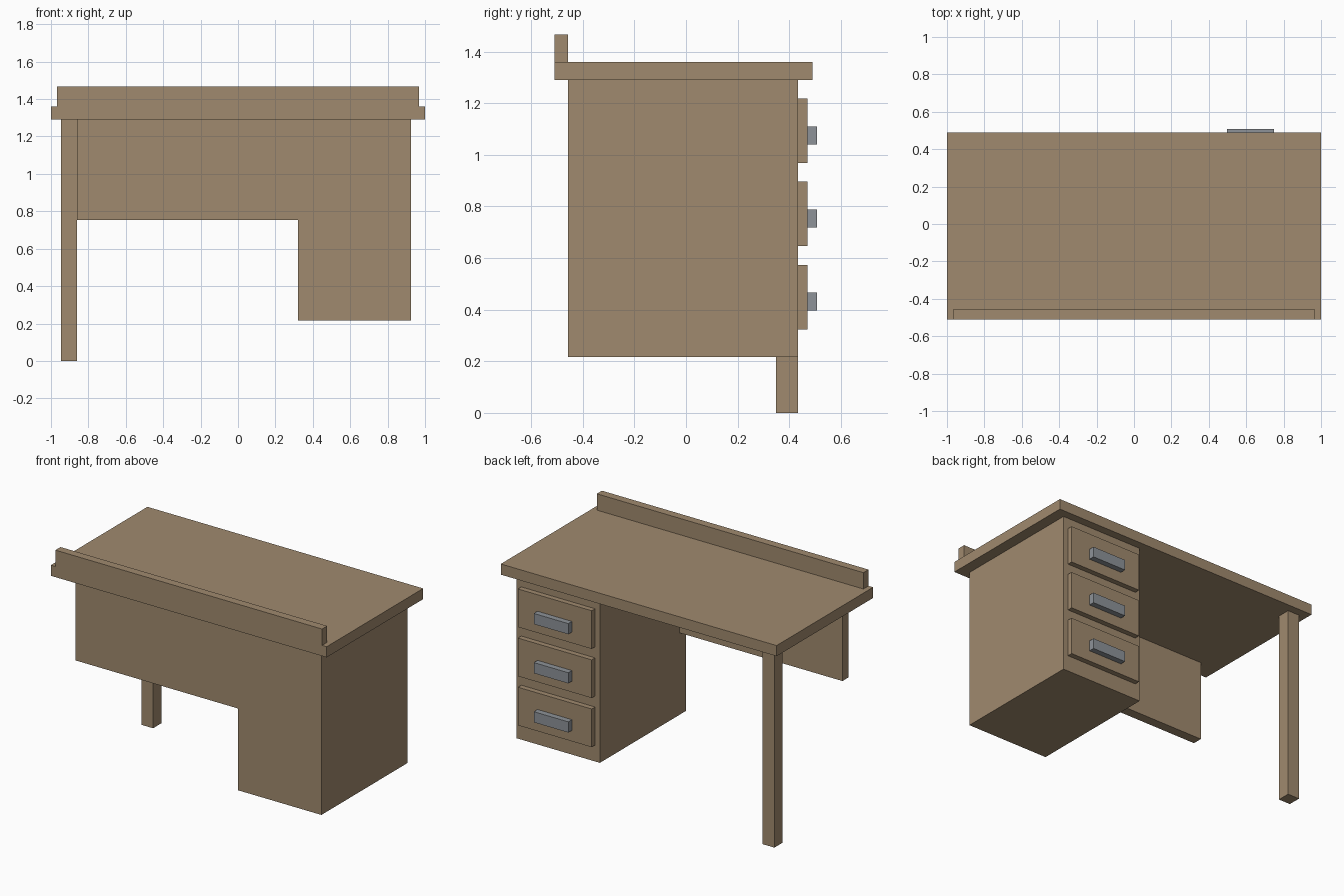
import bpy

cube = bpy.data.objects.get("Cube")
if cube:
    bpy.data.objects.remove(cube, do_unlink=True)


def make_material(name, rgb):
    mat = bpy.data.materials.new(name)
    mat.use_nodes = True
    color = (*rgb, 1.0)
    mat.diffuse_color = color
    mat.node_tree.nodes["Principled BSDF"].inputs["Base Color"].default_value = color
    return mat


wood = make_material("brown wood", (0.352, 0.254, 0.156))
metal = make_material("grey metal", (0.27, 0.29, 0.315))


def box(name, x, y, z, mat):
    """Box spanning the given (low, high) range on each axis."""
    spans = (x, y, z)
    bpy.ops.mesh.primitive_cube_add(size=1, location=[(a + b) / 2 for a, b in spans])
    obj = bpy.context.object
    obj.name = obj.data.name = name
    obj.scale = [b - a for a, b in spans]
    bpy.ops.object.transform_apply(location=False, rotation=False, scale=True)
    obj.data.materials.append(mat)
    return obj


# Desk top with raised ledge
top_z = 1.29
box("desk_top", (-1, 1), (-0.51, 0.49), (top_z, 1.36), wood)
box("ledge", (-0.967, 0.967), (-0.51, -0.457), (1.36, 1.467), wood)

# Supports: drawer cabinet, modesty panel and single leg
box("cabinet", (0.32, 0.925), (-0.457, 0.435), (0.217, top_z), wood)
box("modesty_panel", (-0.86, 0.32), (-0.457, -0.392), (0.753, top_z), wood)
box("leg", (-0.946, -0.86), (0.349, 0.435), (0, top_z), wood)

# Three drawers with bar handles
for i, level in enumerate(("bottom", "middle", "top")):
    z = 0.449 + i * 0.322
    box(level + "_drawer", (0.355, 0.89), (0.435, 0.47), (z - 0.125, z + 0.125), wood)
    box(level + "_handle", (0.498, 0.748), (0.47, 0.508), (z - 0.053, z + 0.017), metal)
